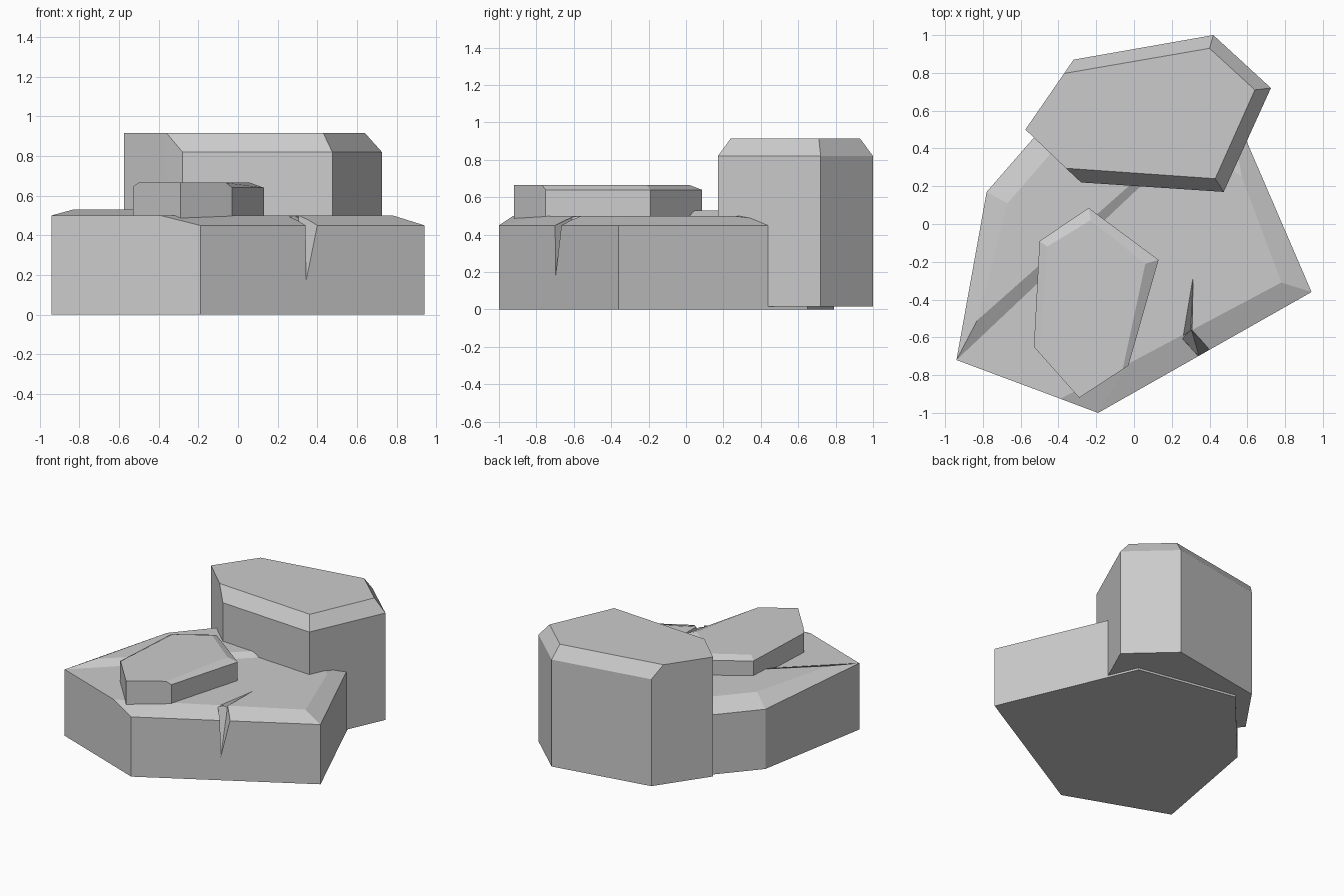
import bpy, bmesh

if "Cube" in bpy.data.objects:
    bpy.data.objects.remove(bpy.data.objects["Cube"])


def make_object(name, bm):
    bmesh.ops.recalc_face_normals(bm, faces=bm.faces)
    mesh = bpy.data.meshes.new(name)
    bm.to_mesh(mesh)
    bm.free()
    ob = bpy.data.objects.new(name, mesh)
    bpy.context.collection.objects.link(ob)
    return ob


def rock(name, floor, rim, inner, tops):
    """Vertical walls from floor up to the rim loop, then chamfers and plateau faces."""
    bm = bmesh.new()
    low = [bm.verts.new((x, y, floor)) for x, y, z in rim]
    top = [bm.verts.new(p) for p in rim + inner]
    n = len(rim)
    bm.faces.new(low[::-1])
    for i in range(n):
        j = (i + 1) % n
        bm.faces.new((low[i], low[j], top[j], top[i]))
    for f in tops:
        bm.faces.new([top[i] for i in f])
    return make_object(name, bm)


def carve(target, name, points):
    """Cut a convex wedge out of the target."""
    bm = bmesh.new()
    bmesh.ops.convex_hull(bm, input=[bm.verts.new(p) for p in points])
    cutter = make_object(name, bm)
    cutter.hide_render = True
    cutter.hide_viewport = True
    mod = target.modifiers.new(name, 'BOOLEAN')
    mod.operation = 'DIFFERENCE'
    mod.solver = 'EXACT'
    mod.object = cutter


# Wide base slab with a low diagonal step across its top
slab = rock(
    "base_slab", 0.0,
    [(-.94, -.72, .50), (-.39, -.925, .50), (-.19, -1, .45), (.94, -.36, .45),
     (.505, .65, .45), (-.24, .79, .45), (-.78, .17, .45)],
    [(-.03, -.74, .50), (.78, -.31, .50), (.57, .25, .50), (.30, .45, .50),
     (.22, .42, .53), (-.20, .65, .53), (-.67, .11, .53), (-.83, -.51, .53)],
    [(1, 2, 7), (2, 3, 8, 7), (3, 4, 9, 8), (0, 1, 7, 8, 9, 10),
     (0, 10, 11, 14), (14, 11, 12, 13), (0, 14, 13, 6), (6, 13, 12, 5),
     (5, 12, 11), (5, 11, 10), (5, 10, 9, 4)])

# Crack: a sliver along the top and a split running down the front wall
carve(slab, "top_crack_cutter",
      [(.25, -.60, .52), (.31, -.56, .52), (.315, -.24, .51), (.30, -.56, .43)])
carve(slab, "wall_crack_cutter",
      [(.25, -.60, .52), (.30, -.55, .52), (.41, -.67, .47), (.35, -.71, .47),
       (.345, -.70, .17), (.31, -.58, .44)])

# Flat stone lying on the slab
rock(
    "flat_stone", 0.485,
    [(-.50, -.09, .64), (-.53, -.65, .645), (-.50, -.684, .665), (-.29, -.92, .665),
     (-.06, -.77, .665), (-.03, -.75, .64), (.13, -.19, .64), (-.24, .085, .64)],
    [(.06, -.21, .665), (-.23, .02, .665), (-.46, -.12, .665)],
    [(2, 3, 4, 8, 9, 10), (4, 5, 6, 8), (6, 7, 9, 8), (7, 0, 10, 9), (0, 1, 2, 10)])

# Tall block at the back
rock(
    "tall_block", 0.015,
    [(-.575, .50, .915), (-.36, .295, .915), (-.28, .22, .82), (.475, .17, .82),
     (.725, .72, .82), (.42, 1, .82), (-.32, .87, .82), (-.37, .797, .915)],
    [(.43, .24, .915), (.64, .71, .915), (.40, .93, .915)],
    [(0, 1, 8, 9, 10, 7), (1, 2, 3, 8), (3, 4, 9, 8), (4, 5, 10, 9), (5, 6, 7, 10)])
